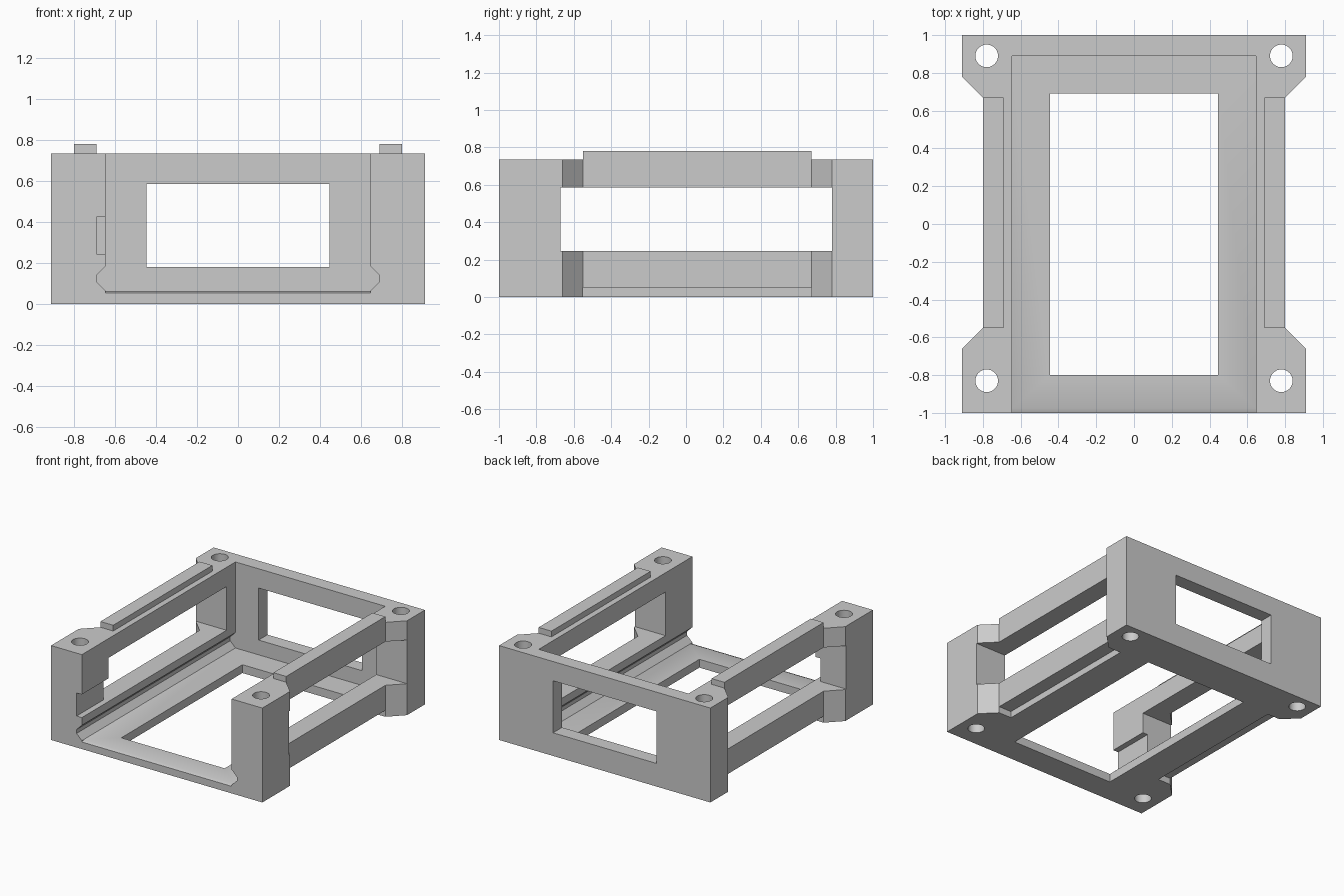
import bpy
import bmesh
from mathutils import Vector

if "Cube" in bpy.data.objects:
    bpy.data.objects.remove(bpy.data.objects["Cube"], do_unlink=True)

grey = bpy.data.materials.new("plain_grey")
grey.use_nodes = True
grey.diffuse_color = (0.6, 0.6, 0.6, 1)
grey.node_tree.nodes["Principled BSDF"].inputs["Base Color"].default_value = (0.6, 0.6, 0.6, 1)


def prism(name, points, direction):
    """Extrude a closed polygon of 3D points along a direction."""
    bm = bmesh.new()
    face = bm.faces.new([bm.verts.new(p) for p in points])
    new = bmesh.ops.extrude_face_region(bm, geom=[face])["geom"]
    verts = [g for g in new if isinstance(g, bmesh.types.BMVert)]
    bmesh.ops.translate(bm, verts=verts, vec=Vector(direction))
    bmesh.ops.recalc_face_normals(bm, faces=bm.faces)
    mesh = bpy.data.meshes.new(name)
    bm.to_mesh(mesh)
    bm.free()
    mesh.materials.append(grey)
    obj = bpy.data.objects.new(name, mesh)
    bpy.context.collection.objects.link(obj)
    return obj


def box(name, xs, ys, zs):
    (x0, x1), (y0, y1), (z0, z1) = sorted(xs), ys, zs
    base = [(x0, y0, z0), (x1, y0, z0), (x1, y1, z0), (x0, y1, z0)]
    return prism(name, base, (0, 0, z1 - z0))


def combine(target, tool, operation="DIFFERENCE"):
    """Apply a boolean and discard the tool."""
    mod = target.modifiers.new(tool.name, "BOOLEAN")
    mod.operation, mod.solver, mod.object = operation, "EXACT", tool
    bpy.context.view_layer.objects.active = target
    bpy.ops.object.modifier_apply(modifier=mod.name)
    bpy.data.objects.remove(tool, do_unlink=True)


# Waisted block with four mounting corners
half = [(0.91, -1), (0.91, -0.66), (0.80, -0.55), (0.80, 0.67), (0.91, 0.78), (0.91, 1)]
outline = half + [(-x, y) for x, y in reversed(half)]
frame = prism("bay_frame", [(x, y, 0) for x, y in outline], (0, 0, 0.735))

# Raised stacking ribs on the side rails
for s in (-1, 1):
    combine(frame, box("rib", (s * 0.69, s * 0.80), (-0.55, 0.67), (0.6, 0.78)), "UNION")

# Central bay, open to the front and top, with V grooves along the floor
side = [(0.645, 0.065), (0.69, 0.11), (0.69, 0.14), (0.645, 0.185), (0.645, 1)]
profile = side + [(-x, z) for x, z in reversed(side)]
combine(frame, prism("bay", [(x, -1.1, z) for x, z in profile], (0, 1.99, 0)))

# Bevelled lip at the front of the floor
lip = [(-1.02, 0.047), (-0.975, 0.065), (-0.975, 0.1), (-1.02, 0.1)]
combine(frame, prism("lip", [(-0.645, y, z) for y, z in lip], (1.29, 0, 0)))

# Floor opening and rear opening
combine(frame, box("floor_opening", (-0.445, 0.445), (-0.80, 0.69), (-0.1, 0.3)))
combine(frame, box("rear_opening", (-0.445, 0.445), (0.8, 1.1), (0.18, 0.585)))

for s in (-1, 1):
    # Side windows and stacking channels beneath the rails
    combine(frame, box("side_window", (s * 0.6, s * 1.0), (-0.67, 0.78), (0.245, 0.585)))
    combine(frame, box("channel", (s * 0.69, s * 0.95), (-0.55, 0.67), (-0.1, 0.05)))
    # Screw holes
    for y in (-0.83, 0.89):
        bpy.ops.mesh.primitive_cylinder_add(vertices=40, radius=0.06, depth=2,
                                            location=(s * 0.78, y, 0.4))
        hole = bpy.context.object
        hole.data.materials.append(grey)
        combine(frame, hole)

# Cable notch in one front post
combine(frame, box("cable_notch", (-0.69, -0.6), (-1.1, -0.6), (0.245, 0.425)))

# Smooth hole walls with crisp edges elsewhere
bpy.ops.object.select_all(action="DESELECT")
frame.select_set(True)
bpy.context.view_layer.objects.active = frame
bpy.ops.object.shade_smooth_by_angle(angle=0.5)
